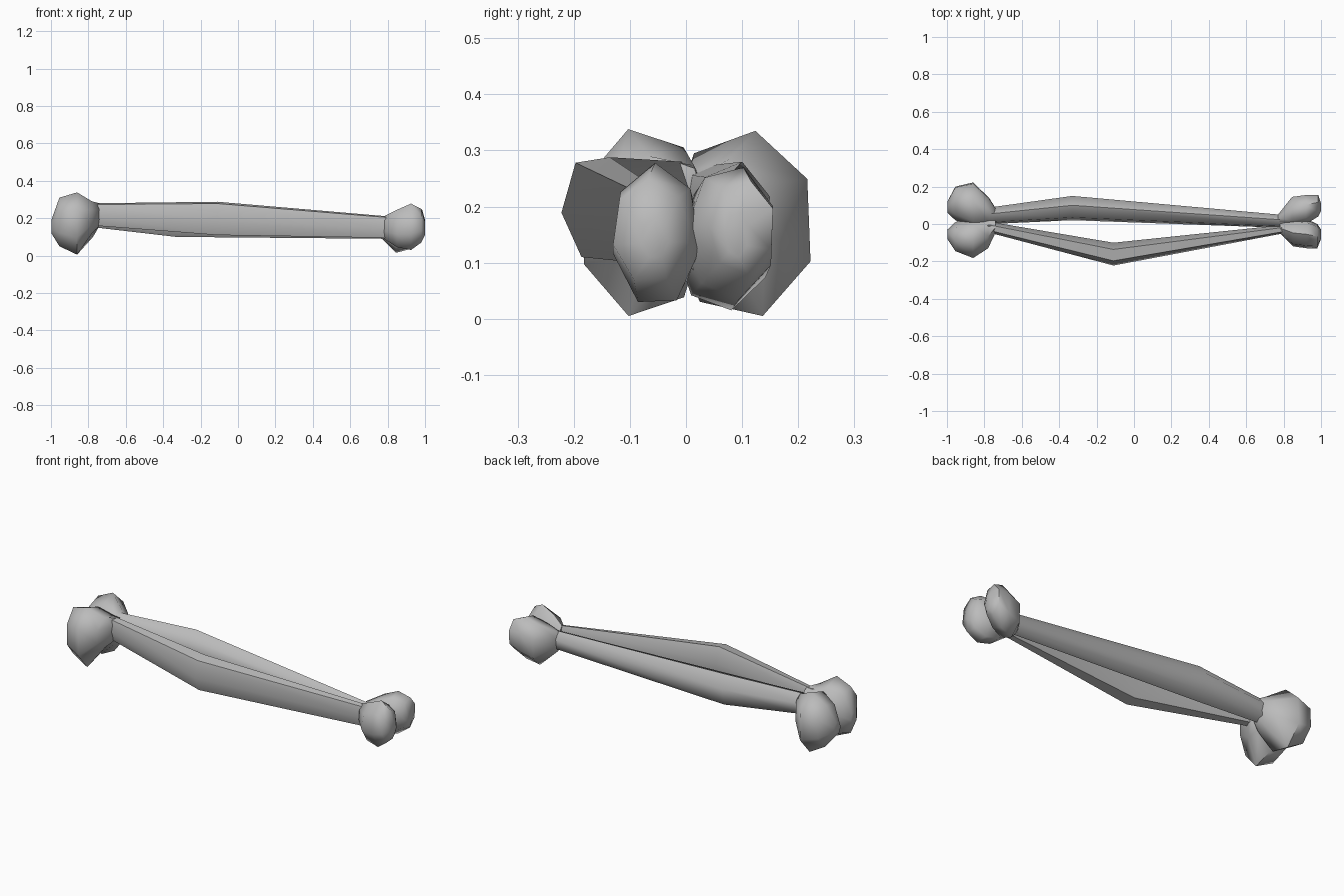
import bpy, bmesh, math

cube = bpy.data.objects.get("Cube")
if cube:
    bpy.data.objects.remove(cube, do_unlink=True)

bone = bpy.data.materials.new("bone_grey")
bone.use_nodes = True
colour = (0.5, 0.5, 0.5, 1)
bone.diffuse_color = colour
bone.node_tree.nodes["Principled BSDF"].inputs["Base Color"].default_value = colour


def loft(name, rings, sides, turn=0.0):
    """Skin rings (x, y low, y high, z low, z high) along x and close the ends."""
    bm = bmesh.new()
    angles = [turn + math.tau * i / sides for i in range(sides)]
    cos = [math.cos(a) for a in angles]
    sin = [math.sin(a) for a in angles]
    fit = lambda v, vs: (v - min(vs)) / (max(vs) - min(vs))
    loops = []
    for x, y0, y1, z0, z1 in rings:
        loops.append([bm.verts.new((x, y0 + (y1 - y0) * fit(c, cos),
                                    z0 + (z1 - z0) * fit(s, sin)))
                      for c, s in zip(cos, sin)])
    for a, b in zip(loops, loops[1:]):
        for i in range(sides):
            j = (i + 1) % sides
            bm.faces.new((a[i], a[j], b[j], b[i]))
    bm.faces.new(loops[0])
    bm.faces.new(loops[-1])
    bmesh.ops.recalc_face_normals(bm, faces=bm.faces)
    mesh = bpy.data.meshes.new(name)
    bm.to_mesh(mesh)
    bm.free()
    mesh.materials.append(bone)
    obj = bpy.data.objects.new(name, mesh)
    bpy.context.collection.objects.link(obj)
    bpy.ops.object.select_all(action='DESELECT')
    obj.select_set(True)
    bpy.context.view_layer.objects.active = obj
    bpy.ops.object.shade_smooth_by_angle(angle=math.radians(65))


# Two long shafts, bowed apart in the middle
loft("back_shaft", [(-0.88, 0.0, 0.09, 0.15, 0.27),
                    (-0.76, 0.0, 0.09, 0.15, 0.275),
                    (-0.33, 0.02, 0.15, 0.10, 0.28),
                    (0.78, -0.02, 0.05, 0.09, 0.20),
                    (0.9, -0.02, 0.08, 0.08, 0.22)], 6, 0.3)
loft("front_shaft", [(-0.88, -0.07, 0.02, 0.16, 0.28),
                     (-0.76, -0.05, 0.01, 0.16, 0.28),
                     (-0.11, -0.222, -0.10, 0.11, 0.288),
                     (0.80, -0.05, -0.005, 0.095, 0.21),
                     (0.9, -0.07, 0.0, 0.09, 0.22)], 6, 0.1)

# Large knuckle end
loft("large_back_knob", [(-0.998, 0.06, 0.12, 0.12, 0.19),
                         (-0.955, 0.02, 0.20, 0.06, 0.29),
                         (-0.86, -0.03, 0.222, 0.005, 0.335),
                         (-0.775, -0.02, 0.14, 0.10, 0.285),
                         (-0.74, 0.0, 0.085, 0.16, 0.27)], 7, 0.5)
loft("large_front_knob", [(-0.998, -0.08, -0.03, 0.12, 0.19),
                          (-0.955, -0.145, 0.01, 0.05, 0.31),
                          (-0.86, -0.182, 0.04, 0.005, 0.338),
                          (-0.78, -0.13, 0.05, 0.12, 0.29),
                          (-0.74, -0.045, 0.03, 0.16, 0.28)], 7, 0.9)

# Small knuckle end
loft("small_back_knob", [(0.77, 0.0, 0.05, 0.09, 0.20),
                         (0.845, -0.02, 0.145, 0.015, 0.24),
                         (0.92, 0.0, 0.155, 0.035, 0.27),
                         (0.985, 0.04, 0.155, 0.08, 0.245),
                         (1.0, 0.07, 0.11, 0.11, 0.19)], 7, 0.4)
loft("small_front_knob", [(0.78, -0.05, 0.01, 0.09, 0.21),
                          (0.85, -0.12, 0.03, 0.045, 0.245),
                          (0.925, -0.13, 0.025, 0.03, 0.278),
                          (0.98, -0.13, 0.0, 0.07, 0.25),
                          (1.0, -0.08, -0.03, 0.11, 0.18)], 7, 0.7)
